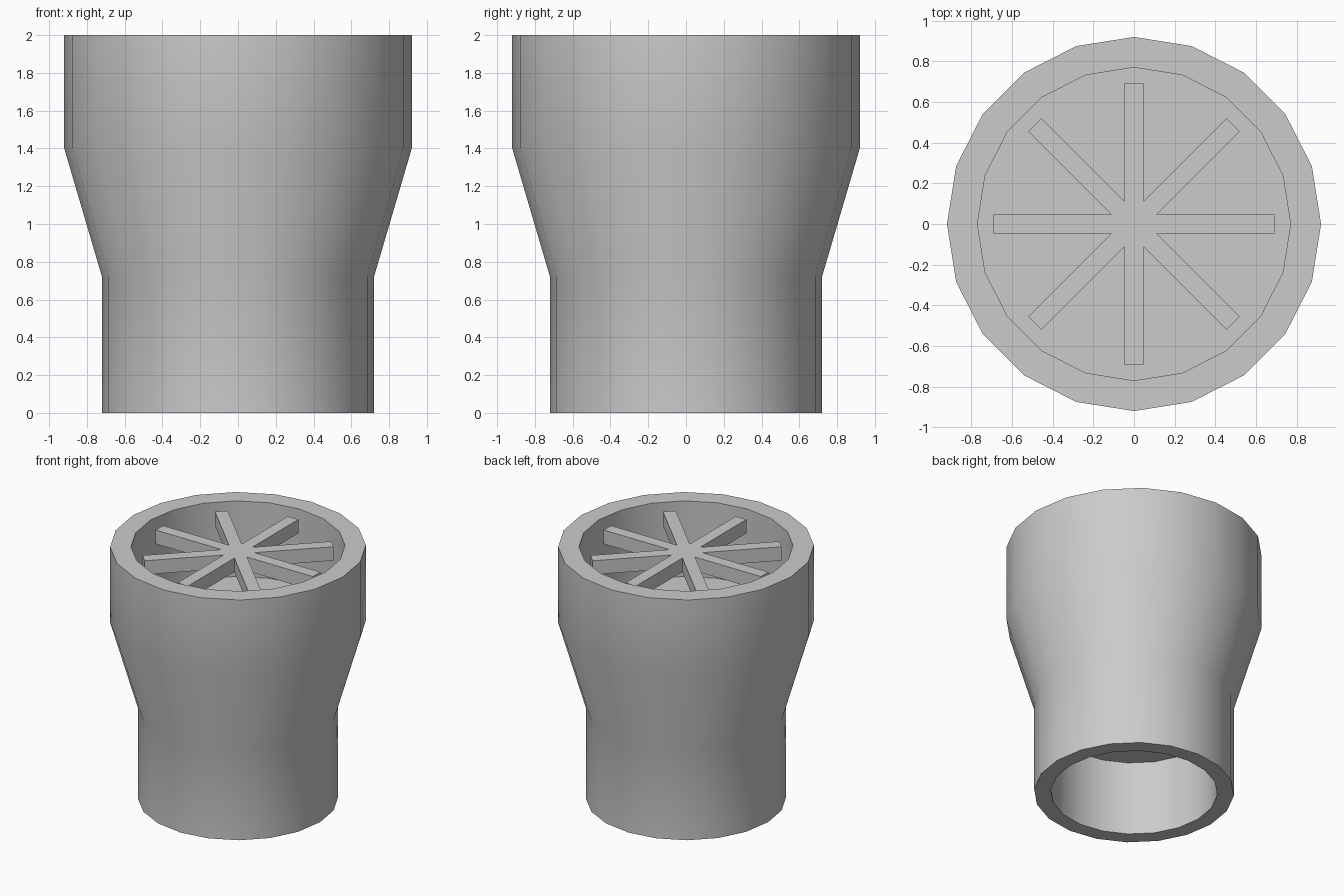
import bpy, bmesh
from math import sin, cos, pi
from mathutils import Vector

if "Cube" in bpy.data.objects:
    bpy.data.objects.remove(bpy.data.objects["Cube"])


def make_object(name, bm):
    bmesh.ops.recalc_face_normals(bm, faces=bm.faces)
    mesh = bpy.data.meshes.new(name)
    bm.to_mesh(mesh)
    bm.free()
    obj = bpy.data.objects.new(name, mesh)
    bpy.context.collection.objects.link(obj)
    return obj


def lathe(name, profile, sides):
    bm = bmesh.new()
    rings = [[bm.verts.new((r * cos(2 * pi * i / sides), r * sin(2 * pi * i / sides), z))
              for i in range(sides)] for r, z in profile]
    for a, b in zip(rings, rings[1:]):
        for i in range(sides):
            j = (i + 1) % sides
            bm.faces.new((a[i], a[j], b[j], b[i]))
    bm.faces.new(rings[0])
    bm.faces.new(rings[-1])
    return make_object(name, bm)


# Flared housing: lower socket, outer wall, upper recess with its floor
housing = lathe("flared_housing", [
    (0.60, 0.59), (0.60, 0.0), (0.72, 0.0), (0.72, 0.72),
    (0.92, 1.40), (0.92, 2.0), (0.77, 2.0), (0.77, 1.40)], 20)
bpy.context.view_layer.objects.active = housing
housing.select_set(True)
bpy.ops.object.shade_smooth_by_angle(angle=pi / 6)

# Eight-spoke grille: one star outline, extruded
spokes, reach, half, bottom, thick = 8, 0.69, 0.0465, 1.85, 0.11
notch = half / sin(pi / spokes)
bm = bmesh.new()
outline = []
for k in range(spokes):
    a = 2 * pi * k / spokes
    along, side = Vector((cos(a), sin(a), 0)), Vector((-sin(a), cos(a), 0))
    n = a + pi / spokes
    for p in (along * reach - side * half, along * reach + side * half,
              Vector((cos(n), sin(n), 0)) * notch):
        outline.append(bm.verts.new(p + Vector((0, 0, bottom))))
face = bm.faces.new(outline)
ext = bmesh.ops.extrude_face_region(bm, geom=[face], use_keep_orig=True)
bmesh.ops.translate(bm, vec=(0, 0, thick),
                    verts=[v for v in ext["geom"] if isinstance(v, bmesh.types.BMVert)])
make_object("spoke_grille", bm)
